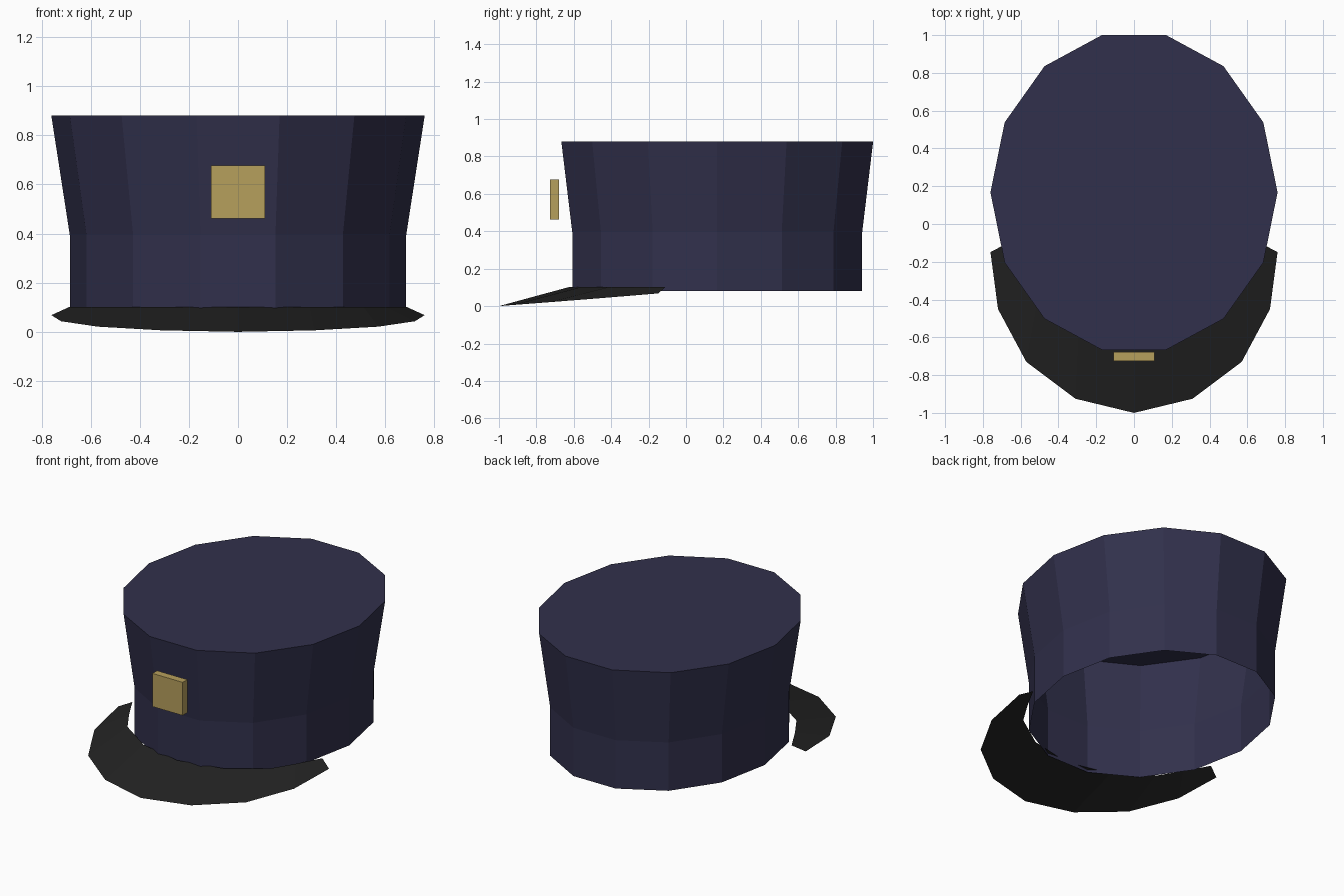
import bpy
import bmesh
from math import cos, sin, pi

cube = bpy.data.objects.get("Cube")
if cube:
    bpy.data.objects.remove(cube, do_unlink=True)


def material(name, color):
    mat = bpy.data.materials.new(name)
    mat.use_nodes = True
    mat.diffuse_color = (*color, 1)
    mat.node_tree.nodes["Principled BSDF"].inputs["Base Color"].default_value = (*color, 1)
    return mat


def add_object(name, bm, mat):
    mesh = bpy.data.meshes.new(name)
    bm.to_mesh(mesh)
    bm.free()
    mesh.materials.append(mat)
    obj = bpy.data.objects.new(name, mesh)
    bpy.context.collection.objects.link(obj)
    return obj


def bridge(bm, lower, upper, closed):
    count = len(lower)
    for i in range(count if closed else count - 1):
        j = (i + 1) % count
        bm.faces.new((lower[i], lower[j], upper[j], upper[i]))


navy = material("navy cloth", (0.031, 0.030, 0.072))
black = material("black visor", (0.0165, 0.0165, 0.0165))
brass = material("brass", (0.47, 0.35, 0.108))

# Crown: straight band, flared upper wall, flat top, open underneath
SIDES = 14
CENTER_Y = 0.167
levels = [(0.08, 0.685, 0.795), (0.395, 0.685, 0.795), (0.88, 0.76, 0.855)]
bm = bmesh.new()
rings = []
for z, rx, ry in levels:
    angles = [2 * pi * i / SIDES for i in range(SIDES)]
    rings.append([bm.verts.new((rx * cos(a), CENTER_Y + ry * sin(a), z)) for a in angles])
for lower, upper in zip(rings, rings[1:]):
    bridge(bm, lower, upper, True)
bm.faces.new(rings[-1])
add_object("cap_crown", bm, navy)

# Visor: thin sloping sheet, half outline mirrored across the middle
outer = [(0, -1, 0.0), (0.31, -0.925, 0.006), (0.57, -0.73, 0.021),
         (0.72, -0.45, 0.043), (0.76, -0.148, 0.068)]
inner = [(0, -0.625), (0.29, -0.56), (0.51, -0.41), (0.6, -0.265), (0.685, -0.11)]
inner = [(x, y, 0.102) for x, y in inner]


def mirrored(points):
    return [(-x, y, z) for x, y, z in reversed(points[1:])] + points


bm = bmesh.new()
outer_verts = [bm.verts.new(p) for p in mirrored(outer)]
inner_verts = [bm.verts.new(p) for p in mirrored(inner)]
bridge(bm, outer_verts, inner_verts, False)
add_object("visor", bm, black)

# Badge: square plate standing just ahead of the crown
bm = bmesh.new()
bmesh.ops.create_cube(bm, size=1)
bmesh.ops.scale(bm, vec=(0.218, 0.048, 0.216), verts=bm.verts)
badge = add_object("front_badge", bm, brass)
badge.location = (0, -0.702, 0.57)
